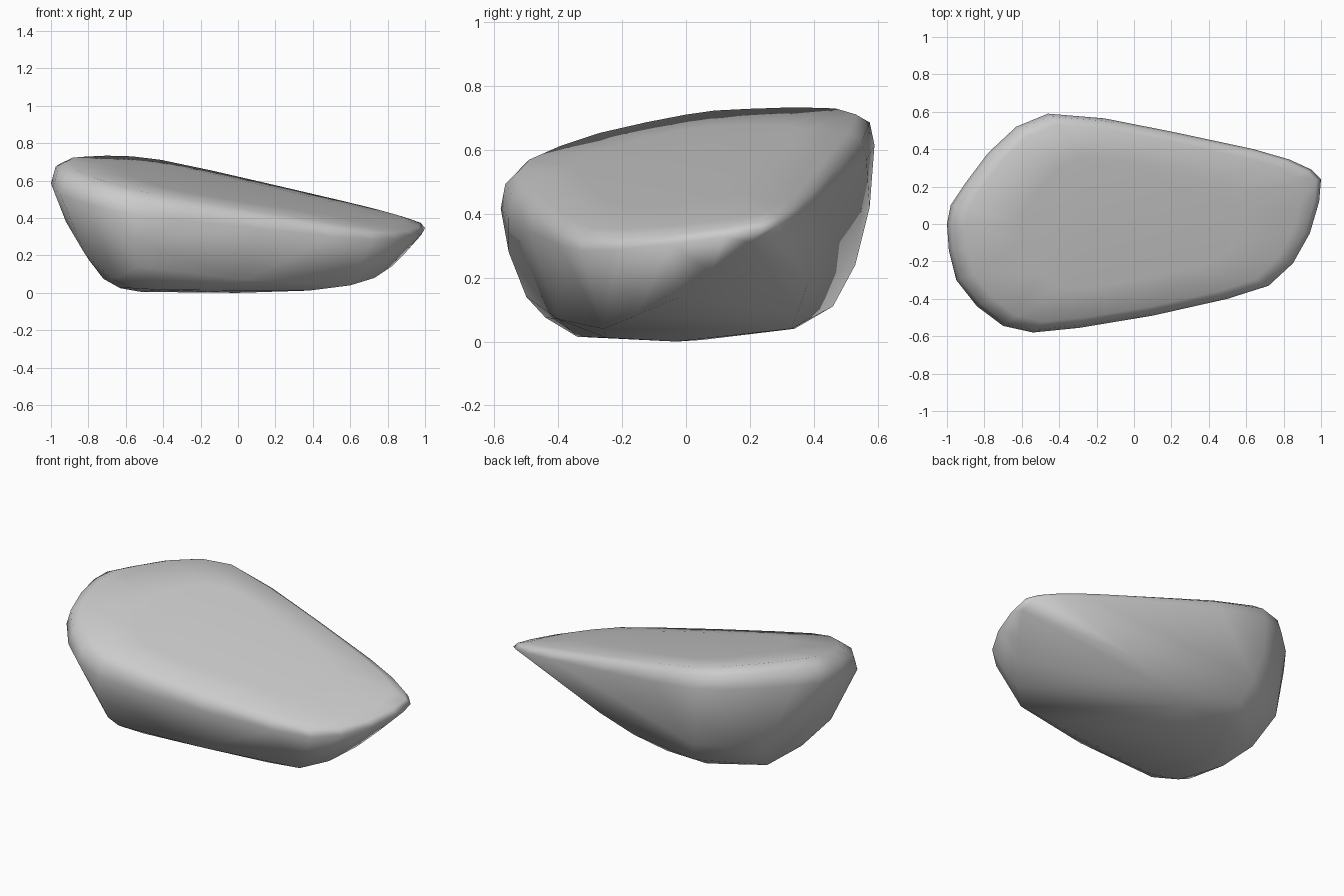
import bpy, bmesh

# outline of the widest rim, seen from above
RIM = [(-1, 0), (-.98, .1), (-.9, .22), (-.78, .38), (-.63, .52), (-.46, .59),
       (-.16, .565), (.22, .49), (.64, .40), (.83, .345), (.95, .29), (1, .24),
       (.99, .12), (.94, -.05), (.85, -.21), (.72, -.33), (.5, -.4), (.1, -.49),
       (-.29, -.555), (-.54, -.58), (-.70, -.545), (-.84, -.44), (-.95, -.3), (-.99, -.14)]

# undercut sides: left, front, back, and the ridge rising to the right tip
SIDES = [(-.92, -.05, .38), (-.8, -.05, .18), (-.82, -.23, .21), (-.75, .33, .22),
         (-.56, -.555, .28), (-.53, -.5, .14), (-.46, .575, .42), (-.42, .53, .24), (-.38, .46, .11),
         (.32, .38, .18), (.11, .35, .09),
         (.73, -.16, .08), (.82, -.02, .14), (.9, .08, .22), (.98, .2, .31)]

# rounded base
BASE = [(-.72, -.09, .075), (-.67, -.32, .075), (-.5, -.44, .075), (.05, -.40, .07), (.6, -.26, .04),
        (-.69, .2, .06), (-.63, -.13, .025), (-.57, -.3, .025), (-.4, -.34, .015), (.38, -.25, .012),
        (0, -.03, 0), (-.38, .34, .04), (-.1, .33, .04), (-.52, .05, .005)]


def slope(x, y):
    """Height of the tilted top face."""
    return .535 - .195 * x + .18 * y


points = SIDES + BASE
for x, y in RIM:
    drop = .035 + .055 * (1 - x)
    points.append((x, y, slope(x, y) - drop))
    # shoulder and gently domed top
    for scale, fall, rise in ((.975, .35, 0), (.9, 0, 0), (.6, 0, .012)):
        px, py = x * scale, y * scale
        points.append((px, py, slope(px, py) - drop * fall + rise))

# rock skin: convex hull over all the profile points
bm = bmesh.new()
for p in points:
    bm.verts.new(p)
bmesh.ops.convex_hull(bm, input=bm.verts)
bmesh.ops.delete(bm, geom=[v for v in bm.verts if not v.link_faces], context='VERTS')
bmesh.ops.recalc_face_normals(bm, faces=bm.faces)
for f in bm.faces:
    f.smooth = True
mesh = bpy.data.meshes.new("rock")
bm.to_mesh(mesh)
bm.free()
rock = bpy.data.objects.new("rock", mesh)
bpy.context.collection.objects.link(rock)
